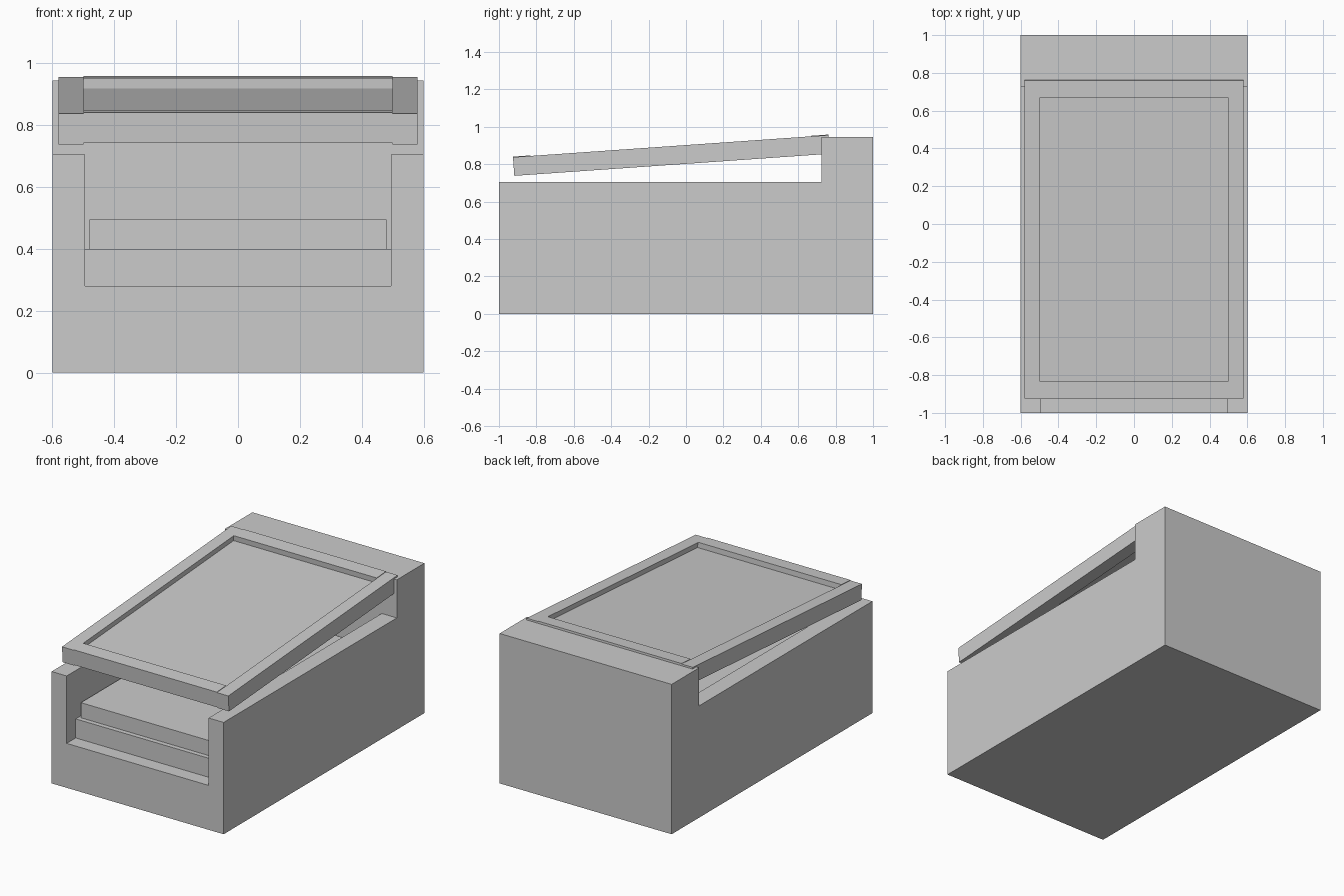
import bpy, bmesh, math
from mathutils import Matrix

cube = bpy.data.objects.get("Cube")
if cube:
    bpy.data.objects.remove(cube, do_unlink=True)

grey = bpy.data.materials.new("plain_grey")
grey.use_nodes = True
colour = (0.6, 0.6, 0.6, 1)
grey.diffuse_color = colour
grey.node_tree.nodes["Principled BSDF"].inputs["Base Color"].default_value = colour


def prism(name, profile, x0, x1, matrix=Matrix()):
    """Extrude a closed (y, z) profile along x."""
    bm = bmesh.new()
    face = bm.faces.new([bm.verts.new((x0, y, z)) for y, z in profile])
    ext = bmesh.ops.extrude_face_region(bm, geom=[face])
    verts = [g for g in ext["geom"] if isinstance(g, bmesh.types.BMVert)]
    bmesh.ops.translate(bm, verts=verts, vec=(x1 - x0, 0, 0))
    bmesh.ops.recalc_face_normals(bm, faces=bm.faces)
    mesh = bpy.data.meshes.new(name)
    bm.to_mesh(mesh)
    bm.free()
    mesh.materials.append(grey)
    obj = bpy.data.objects.new(name, mesh)
    obj.matrix_world = matrix
    bpy.context.collection.objects.link(obj)
    return obj


def box(name, x0, x1, y0, y1, z0, z1, matrix=Matrix()):
    return prism(name, [(y0, z0), (y1, z0), (y1, z1), (y0, z1)], x0, x1, matrix)


# Stepped housing with a trough open at the front
BACK, FLOOR, INNER = 0.725, 0.28, 0.495
housing = prism("housing", [(-1, 0), (1, 0), (1, 0.945), (BACK, 0.945),
                            (BACK, 0.705), (-1, 0.705)], -0.6, 0.6)
cutter = box("trough_cutter", -INNER, INNER, -1.1, BACK, FLOOR, 0.8)
cutter.hide_render = True
cut = housing.modifiers.new("trough", "BOOLEAN")
cut.operation = "DIFFERENCE"
cut.solver = "EXACT"
cut.object = cutter
bpy.context.view_layer.objects.active = housing
bpy.ops.object.modifier_apply(modifier=cut.name)
bpy.data.objects.remove(cutter, do_unlink=True)

# Stacked slabs inside the trough
box("lower_slab", -INNER, INNER, -0.91, BACK, FLOOR, 0.40)
box("upper_slab", -0.48, 0.48, -0.88, 0.70, 0.40, 0.495)

# Tilted lid: side rails, cross rails and a recessed panel
tilt = Matrix.Translation((0, -0.918, 0.738)) @ Matrix.Rotation(math.radians(4), 4, "X")
LENGTH, RAIL, THICK = 1.69, 0.093, 0.1
for side, x in (("left", 0.5), ("right", -0.58)):
    box(f"lid_{side}_rail", x, x + 0.08, 0, LENGTH, 0, THICK, tilt)
for end, y in (("front", 0), ("back", LENGTH - RAIL)):
    box(f"lid_{end}_rail", -0.5, 0.5, y, y + RAIL, 0.004, THICK + 0.003, tilt)
box("lid_panel", -0.5, 0.5, RAIL, LENGTH - RAIL, 0.03, 0.07, tilt)
